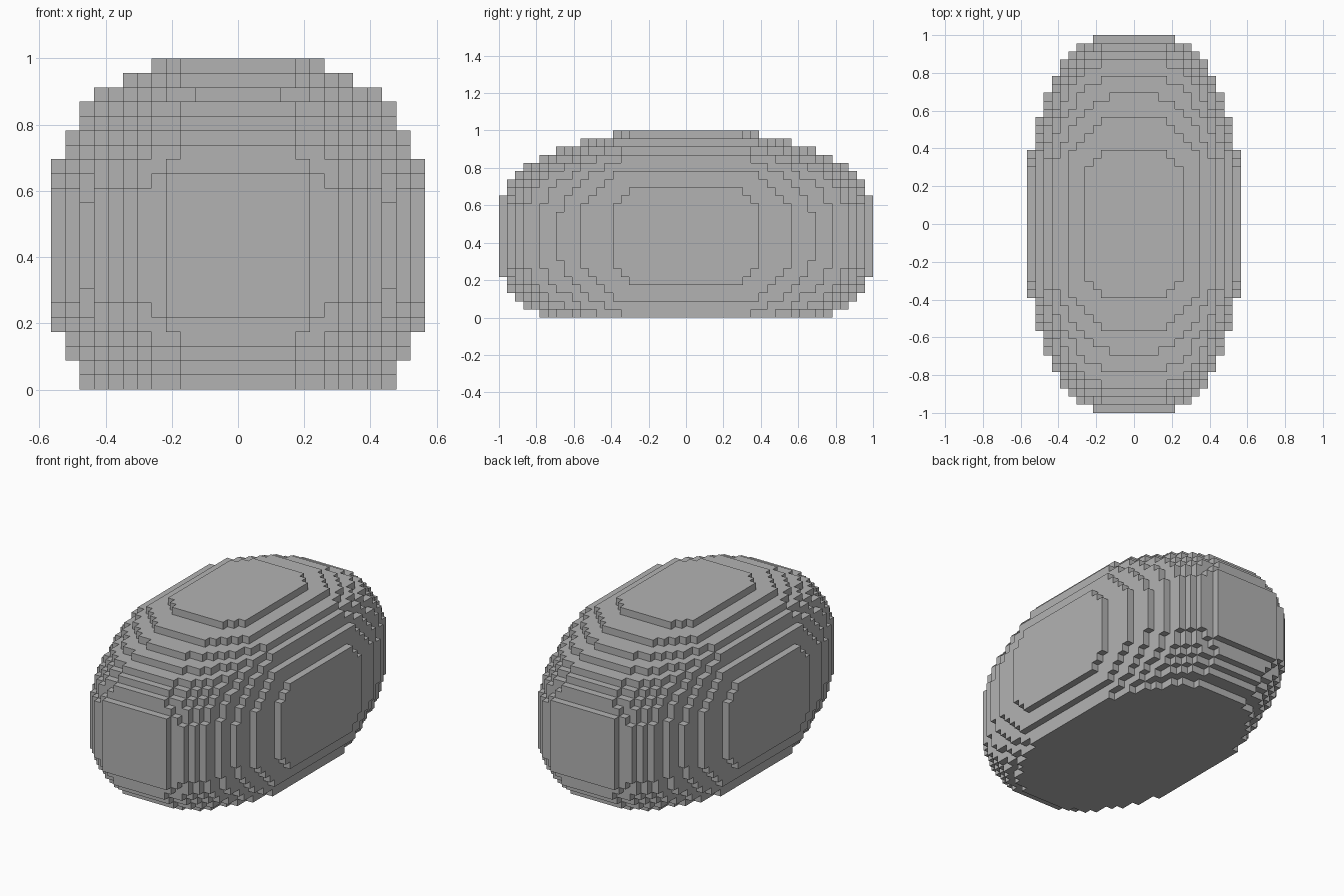
import bpy
import bmesh
from mathutils import Vector

# Remove the default cube
cube = bpy.data.objects.get("Cube")
if cube:
    bpy.data.objects.remove(cube, do_unlink=True)

UNIT = 2 / 46        # block edge length
HALF_X, HALF_Y = 13, 23
BELOW, ABOVE = 10, 13  # blocks under and over the widest level

# Cross-section radius of each block layer, from the middle out to the end
RADII = [13.0] * 7 + [12.85, 12.68, 12.45, 12.2, 11.95, 11.65, 11.35, 11.0,
                      10.65, 10.3, 9.85, 9.35, 8.8, 8.0, 6.98, 5.4]


def is_solid(cell):
    """True if the block lies inside the rounded, squarish body."""
    x, y, z = (abs(c + 0.5) for c in cell)
    if cell[2] < -BELOW or y > HALF_Y:
        return False
    layer = int(y)
    power = 4 if layer == HALF_Y - 1 else 2.8   # squarer end plates
    return x ** power + z ** power <= RADII[layer] ** power


solid = {(x, y, z)
         for x in range(-HALF_X, HALF_X)
         for y in range(-HALF_Y, HALF_Y)
         for z in range(-BELOW, ABOVE)
         if is_solid((x, y, z))}

# Stepped skin: one square for every exposed block side
bm = bmesh.new()
corners = {}


def corner(point):
    if point not in corners:
        corners[point] = bm.verts.new(Vector(point) * UNIT)
    return corners[point]


for cell in sorted(solid):
    for axis in range(3):
        u, v = (axis + 1) % 3, (axis + 2) % 3
        for side in (0, 1):
            neighbour = list(cell)
            neighbour[axis] += 2 * side - 1
            if tuple(neighbour) in solid:
                continue
            ring = []
            for du, dv in ((0, 0), (1, 0), (1, 1), (0, 1)):
                p = list(cell)
                p[axis] += side
                p[u] += du
                p[v] += dv
                ring.append(corner(tuple(p)))
            bm.faces.new(ring if side else ring[::-1])

bmesh.ops.translate(bm, verts=bm.verts, vec=(0, 0, BELOW * UNIT))
mesh = bpy.data.meshes.new("stepped_boulder")
bm.to_mesh(mesh)
bm.free()

# Plain grey stone
grey = bpy.data.materials.new("stone_grey")
grey.use_nodes = True
colour = (0.45, 0.45, 0.45, 1)
grey.diffuse_color = colour
grey.node_tree.nodes["Principled BSDF"].inputs["Base Color"].default_value = colour
mesh.materials.append(grey)

boulder = bpy.data.objects.new("stepped_boulder", mesh)
bpy.context.collection.objects.link(boulder)
